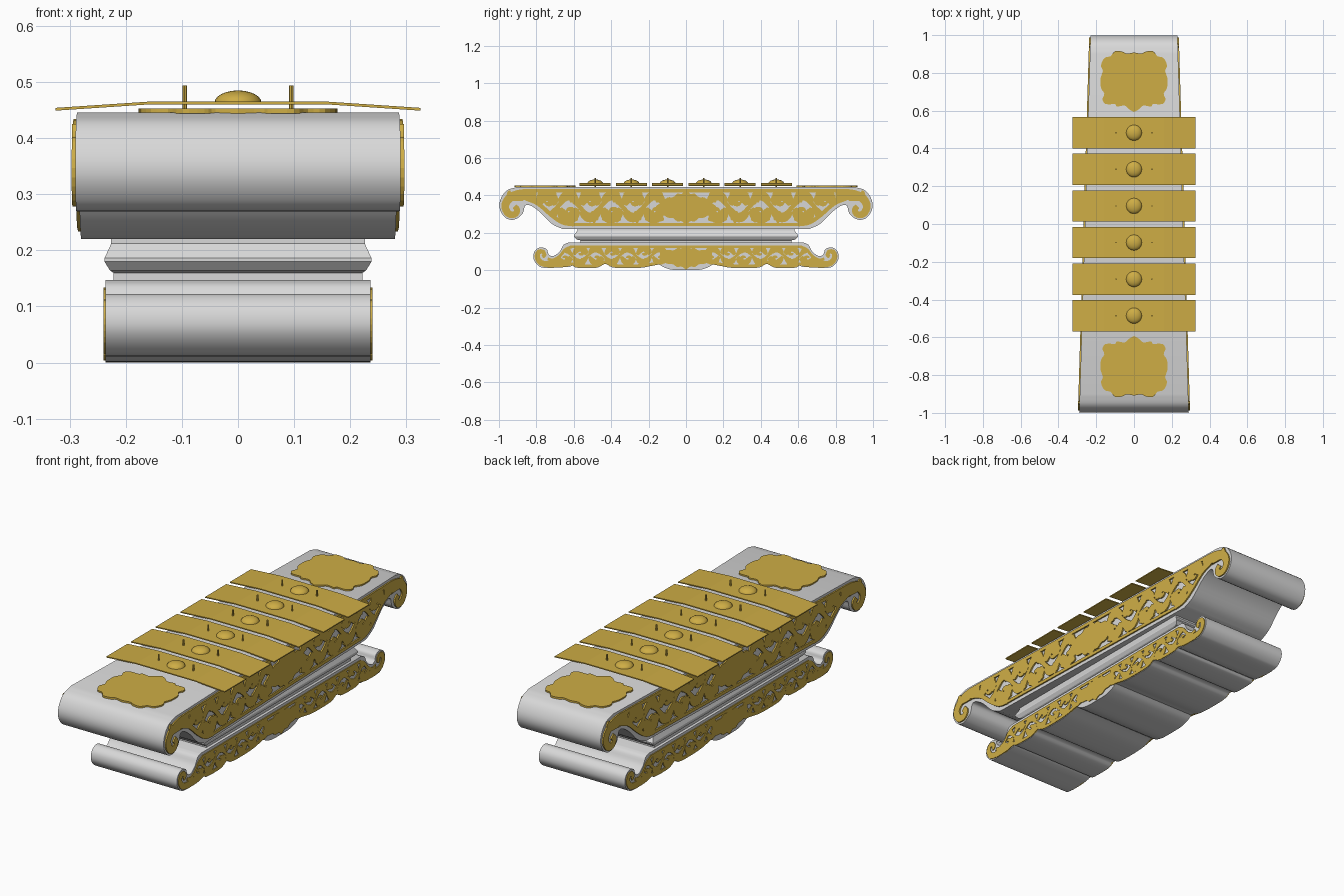
import bpy, bmesh, math
from mathutils import Vector

if "Cube" in bpy.data.objects:
    bpy.data.objects.remove(bpy.data.objects["Cube"])


def material(name, rgb):
    m = bpy.data.materials.new(name)
    m.diffuse_color = (*rgb, 1)
    m.use_nodes = True
    m.node_tree.nodes["Principled BSDF"].inputs["Base Color"].default_value = m.diffuse_color
    return m


GOLD = material("gold", (0.62, 0.42, 0.06))
GREY = material("pale grey", (0.69, 0.69, 0.69))


def finish(name, bm, mat, smooth=False):
    bmesh.ops.recalc_face_normals(bm, faces=bm.faces)
    me = bpy.data.meshes.new(name)
    bm.to_mesh(me)
    bm.free()
    me.materials.append(mat)
    ob = bpy.data.objects.new(name, me)
    bpy.context.collection.objects.link(ob)
    if smooth:
        bpy.context.view_layer.objects.active = ob
        ob.select_set(True)
        bpy.ops.object.shade_smooth_by_angle(angle=math.radians(35))
        ob.select_set(False)
    return ob


def curve(pts, n=4):
    """Smooth curve through the points."""
    p = [Vector(q) for q in pts]
    p = [2 * p[0] - p[1]] + p + [2 * p[-1] - p[-2]]
    out = []
    for i in range(1, len(p) - 2):
        a, b, c, d = p[i - 1:i + 3]
        for k in range(n):
            t = k / n
            out.append(0.5 * (2 * b + (c - a) * t + (2 * a - 5 * b + 4 * c - d) * t * t
                              + (3 * b - a - 3 * c + d) * t ** 3))
    return out + [p[-2]]


def prism(bm, front, back):
    """Solid between two matching outlines."""
    a = [bm.verts.new(p) for p in front]
    b = [bm.verts.new(p) for p in back]
    bm.faces.new(a)
    bm.faces.new(b[::-1])
    for i in range(len(a)):
        j = (i + 1) % len(a)
        bm.faces.new((a[i], b[i], b[j], a[j]))


def mirrored(half):
    return half + [Vector((-p[0], p[1])) for p in reversed(half) if abs(p[0]) > 1e-4]


def upper_half(y):
    return 0.26 - 0.03 * y


def lower_half(y):
    return 0.236


def body(name, half_outline, width):
    outline = mirrored(half_outline)
    bm = bmesh.new()
    prism(bm, [(width(y), y, z) for y, z in outline], [(-width(y), y, z) for y, z in outline])
    finish(name, bm, GREY, True)


# Upper trough with rolled ends
body("upper_body", [Vector((0, 0.22))] + curve(
    [(0.66, 0.22), (0.72, 0.25), (0.78, 0.31), (0.83, 0.345), (0.86, 0.345), (0.875, 0.30),
     (0.92, 0.27), (0.965, 0.28), (0.995, 0.325), (0.993, 0.375), (0.96, 0.425), (0.90, 0.446)])
     + [Vector((0, 0.446))], upper_half)

# Lower foot with scalloped underside and small rolled ends
foot = curve([(0, 0), (0.07, 0.002), (0.115, 0.014), (0.145, 0.032)])
foot += curve([(0.16, 0.03), (0.24, 0.013), (0.38, 0.013), (0.425, 0.032)])
foot += curve([(0.44, 0.032), (0.48, 0.013), (0.58, 0.013), (0.605, 0.026)])
foot += curve([(0.62, 0.018), (0.75, 0.012), (0.79, 0.025), (0.815, 0.06), (0.81, 0.10), (0.78, 0.122),
               (0.745, 0.112), (0.735, 0.085), (0.71, 0.075), (0.675, 0.10), (0.655, 0.135), (0.63, 0.147)])
body("lower_body", foot + [Vector((0, 0.147))], lower_half)

# Stepped moulding between the two bodies
bm = bmesh.new()
rings = []
for z, x, y in [(0.14, 0.222, 0.565), (0.160, 0.222, 0.565), (0.164, 0.228, 0.585), (0.18, 0.238, 0.60),
                (0.186, 0.238, 0.60), (0.212, 0.226, 0.58), (0.225, 0.226, 0.58)]:
    rings.append([bm.verts.new((sx * x, sy * y, z)) for sx, sy in [(1, 1), (-1, 1), (-1, -1), (1, -1)]])
for a, b in zip(rings, rings[1:]):
    for i in range(4):
        j = (i + 1) % 4
        bm.faces.new((a[i], a[j], b[j], b[i]))
bm.faces.new(rings[0])
bm.faces.new(rings[-1])
finish("middle_moulding", bm, GREY)


def even(w):
    return lambda t: w / 2


def leafy(w):
    return lambda t: w / 2 * (0.12 + 0.88 * math.sin(math.pi * min(1, t * 0.85 + 0.12)) ** 0.8)


def leaf(y, z, angle, length, w, bend):
    pts, a = [(y, z)], math.radians(angle)
    for i in range(6):
        y += math.cos(a) * length / 6
        z += math.sin(a) * length / 6
        a += math.radians(bend) / 6
        pts.append((y, z))
    return pts, leafy(w), 2, True


def carving(name, strokes, width, low, high, depth):
    """Raised filigree made of flat strokes, repeated on both sides and both halves."""
    bm = bmesh.new()
    for pts, w, n, clip in strokes:
        c = curve(pts, n)
        edges = []
        for i, p in enumerate(c):
            d = (c[min(i + 1, len(c) - 1)] - c[max(i - 1, 0)]).normalized()
            off = Vector((-d.y, d.x)) * w(i / (len(c) - 1))
            pair = [p + off, p - off]
            if clip:
                for q in pair:
                    q.y = min(max(q.y, low(q.x)), high(q.x))
            edges.append(pair)
        for sx in (1, -1):
            for sy in (1, -1):
                loops = []
                for l, r in edges:
                    loops.append([bm.verts.new((sx * (width(sy * q.x) + h), sy * q.x, q.y))
                                  for q, h in [(l, depth), (r, depth), (r, -0.003), (l, -0.003)]])
                for a, b in zip(loops, loops[1:]):
                    for i in range(4):
                        j = (i + 1) % 4
                        bm.faces.new((a[i], a[j], b[j], b[i]))
                bm.faces.new(loops[0])
                bm.faces.new(loops[-1])
    finish(name, bm, GOLD)


def lobes(h):
    return lambda t: h * (1 - 0.55 * t) * (0.93 + 0.07 * math.cos(t * 16))


def foliage(y0, y1, mid, amp, step, s):
    """Waving vine with a curl and leaves in every bend."""
    count = int((y1 - y0) / step)
    vine = [(y0 + (y1 - y0) * i / 40, mid + amp * math.sin((y1 - y0) * i / 40 / step * math.pi)) for i in range(41)]
    out = [(vine, even(0.024 * s), 1, True)]
    for k in range(count + 1):
        y, up = y0 + (k + 0.5) * step, (1 if k % 2 else -1)
        # curl in the hollow of the bend
        r = 0.052 * s
        cz = mid + up * amp * 0.75
        out.append(([(y + r * (1 - i / 14) * math.cos(i * 0.6 - 0.5),
                      cz + up * r * (1 - i / 14) * math.sin(i * 0.6 - 0.5)) for i in range(11)],
                    leafy(0.036 * s), 2, True))
        for dy, ang, ln, w, bend in [(-0.4, 60, 0.12, 0.045, -70), (0.4, 120, 0.12, 0.045, 70),
                                     (-0.15, 95, 0.07, 0.035, 50), (0.5, 40, 0.09, 0.04, 60)]:
            out.append(leaf(y + dy * step, mid + up * amp * 0.2, up * ang, ln * s, w * s, up * bend))
            out.append(leaf(y + dy * step, mid - up * amp * 0.5, -up * ang, ln * s * 0.8, w * s, -up * bend))
    return out


# Gold carving on the upper sides
def upper_low(y):
    return 0.24 + max(0, min(0.13, (y - 0.65) * 0.75))


upper = [
    ([(0, 0.425), (0.45, 0.425), (0.86, 0.425)], even(0.018), 2, False),
    ([(0, 0.245), (0.62, 0.245)], even(0.016), 4, False),
    ([(0.60, 0.245), (0.66, 0.255), (0.72, 0.295), (0.79, 0.355), (0.86, 0.385)], even(0.022), 4, False),
    ([(0.80, 0.405), (0.88, 0.408), (0.94, 0.388), (0.967, 0.345), (0.95, 0.303), (0.917, 0.298),
      (0.902, 0.322), (0.917, 0.342)], lambda t: 0.026 - 0.012 * t, 4, False),
    ([(0, 0.335), (0.04, 0.335), (0.08, 0.335), (0.13, 0.335)], lobes(0.095), 5, True),
    ([(0.10, 0.335), (0.16, 0.335)], leafy(0.05), 6, True),
]
upper += foliage(0.11, 0.80, 0.34, 0.045, 0.115, 1.0)
carving("upper_side_carving", upper, upper_half, upper_low, lambda y: 0.43, 0.007)


# Gold carving on the lower sides
def lower_high(y):
    return 0.132 - max(0, min(0.07, (y - 0.61) * 0.8))


lower = [
    ([(0, 0.126), (0.62, 0.126)], even(0.014), 4, False),
    ([(0.61, 0.126), (0.645, 0.11), (0.675, 0.075), (0.71, 0.055), (0.74, 0.06)], even(0.016), 4, False),
    ([(0.14, 0.04), (0.24, 0.024), (0.38, 0.024), (0.43, 0.042), (0.48, 0.024), (0.58, 0.024),
      (0.61, 0.034), (0.66, 0.024), (0.74, 0.022)], even(0.017), 4, False),
    ([(0.66, 0.04), (0.73, 0.032), (0.775, 0.04), (0.795, 0.07), (0.787, 0.097), (0.765, 0.098),
      (0.757, 0.08), (0.768, 0.072)], lambda t: 0.018 - 0.009 * t, 4, False),
    ([(0, 0.068), (0.04, 0.068), (0.08, 0.07), (0.14, 0.075)], lobes(0.064), 5, False),
]
lower += foliage(0.10, 0.68, 0.078, 0.025, 0.085, 0.6)
carving("lower_side_carving", lower, lower_half, lambda y: 0.03, lower_high, 0.004)

# Lobed medallions on both ends of the top
half = [(0, 0.592), (0.03, 0.61), (0.05, 0.627), (0.09, 0.622), (0.10, 0.634), (0.15, 0.635), (0.167, 0.66),
        (0.157, 0.69), (0.175, 0.72), (0.176, 0.775), (0.165, 0.81), (0.175, 0.84), (0.155, 0.88),
        (0.125, 0.888), (0.10, 0.915), (0.06, 0.912), (0.04, 0.902), (0, 0.908)]
outline = mirrored(curve(half, 3))
for name, s in (("back_medallion", 1), ("front_medallion", -1)):
    bm = bmesh.new()
    prism(bm, [(x, s * y, 0.444) for x, y in outline], [(x, s * y, 0.453) for x, y in outline])
    finish(name, bm, GOLD)

# Six bent metal keys, each with a domed boss and two pins
section = [(-0.325, 0.449), (-0.16, 0.460), (0.16, 0.460), (0.325, 0.449),
           (0.325, 0.454), (0.16, 0.465), (-0.16, 0.465), (-0.325, 0.454)]
for k in range(6):
    y = 0.483 - k * 0.1937
    bm = bmesh.new()
    prism(bm, [(x, y - 0.083, z) for x, z in section], [(x, y + 0.083, z) for x, z in section])
    finish(f"key_{k + 1}", bm, GOLD)

    bm = bmesh.new()
    bmesh.ops.create_uvsphere(bm, u_segments=24, v_segments=12, radius=1)
    bmesh.ops.bisect_plane(bm, geom=bm.verts[:] + bm.edges[:] + bm.faces[:], plane_co=(0, 0, 0),
                           plane_no=(0, 0, 1), clear_inner=True)
    for v in bm.verts:
        v.co = Vector((v.co.x * 0.042, y + v.co.y * 0.042, 0.463 + v.co.z * 0.022))
    finish(f"boss_{k + 1}", bm, GOLD, True)

    bm = bmesh.new()
    for x in (-0.095, 0.095):
        ring = [(x + 0.004 * math.cos(a * math.pi / 4), y + 0.004 * math.sin(a * math.pi / 4)) for a in range(8)]
        prism(bm, [(*p, 0.444) for p in ring], [(*p, 0.494) for p in ring])
    finish(f"pins_{k + 1}", bm, GOLD)
